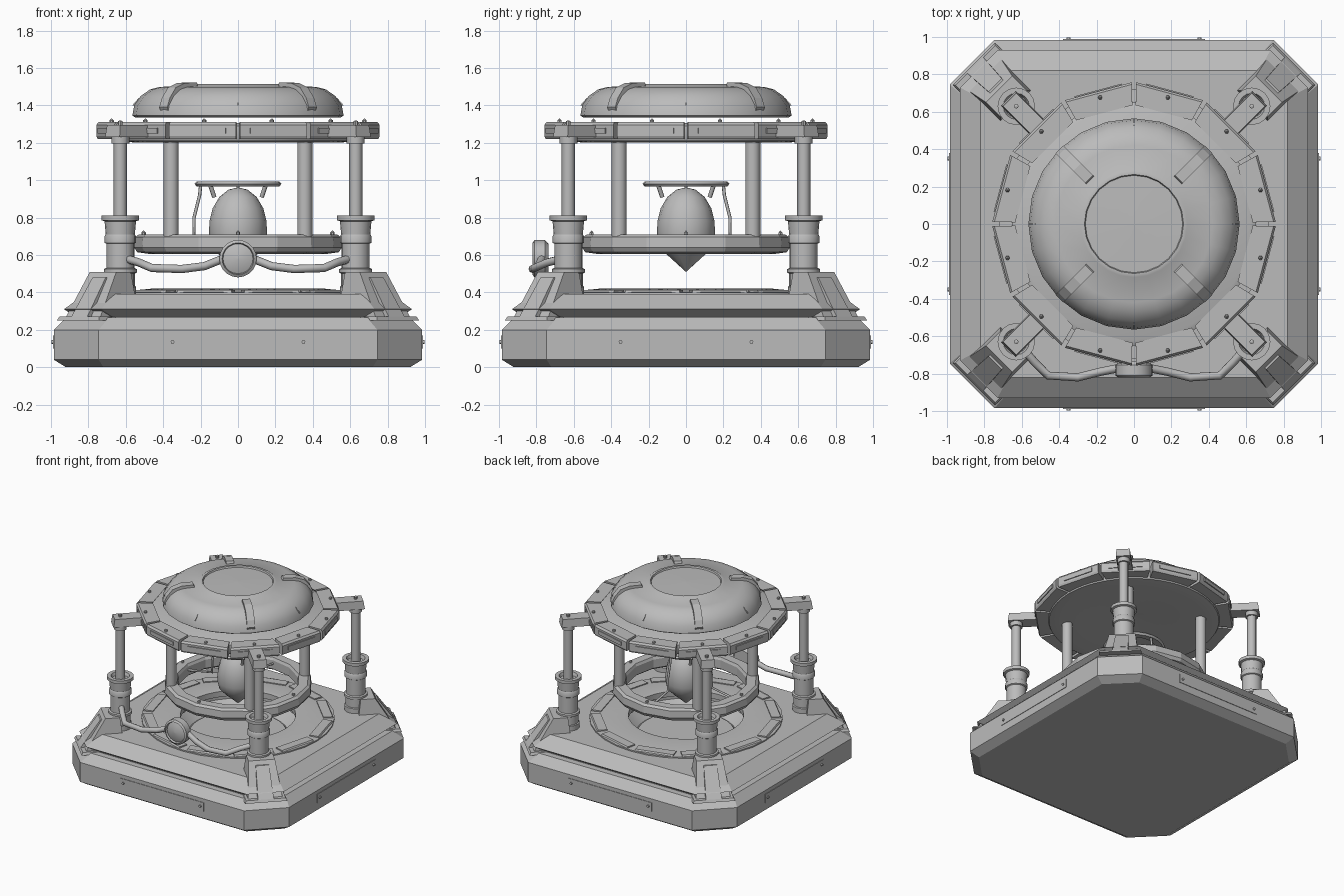
import bpy, bmesh, math
from mathutils import Vector, Matrix

if "Cube" in bpy.data.objects:
    bpy.data.objects.remove(bpy.data.objects["Cube"])

grey = bpy.data.materials.new("plain_grey")
grey.diffuse_color = (0.5, 0.5, 0.5, 1)
grey.use_nodes = True
grey.node_tree.nodes["Principled BSDF"].inputs["Base Color"].default_value = grey.diffuse_color


def finish(name, bm, smooth=None):
    bmesh.ops.recalc_face_normals(bm, faces=bm.faces)
    me = bpy.data.meshes.new(name)
    bm.to_mesh(me)
    bm.free()
    ob = bpy.data.objects.new(name, me)
    bpy.context.collection.objects.link(ob)
    me.materials.append(grey)
    if smooth:
        bpy.ops.object.select_all(action='DESELECT')
        ob.select_set(True)
        bpy.context.view_layer.objects.active = ob
        bpy.ops.object.shade_smooth_by_angle(angle=math.radians(smooth))
    return ob


def loft(name, loops, closed=False, smooth=None):
    """Skin between loops of equal size; cap the ends unless closed."""
    bm = bmesh.new()
    rings = [[bm.verts.new(p) for p in l] for l in loops]
    n = len(rings[0])
    pairs = list(zip(rings, rings[1:])) + ([(rings[-1], rings[0])] if closed else [])
    for a, b in pairs:
        for i in range(n):
            j = (i + 1) % n
            bm.faces.new((a[i], a[j], b[j], b[i]))
    if not closed:
        bm.faces.new(rings[0])
        bm.faces.new(rings[-1])
    bmesh.ops.remove_doubles(bm, verts=bm.verts, dist=1e-5)
    return finish(name, bm, smooth)


def lathe(name, profile, segs=32, at=(0, 0), closed=False, smooth=35, turn=0.0):
    def ring(r, z):
        return [(at[0] + r * math.cos(turn + 2 * math.pi * i / segs),
                 at[1] + r * math.sin(turn + 2 * math.pi * i / segs), z) for i in range(segs)]
    return loft(name, [ring(max(r, 0.001), z) for r, z in profile], closed, smooth)


def octagon(h, cut, z):
    c = h - cut
    return [(h, -c, z), (h, c, z), (c, h, z), (-c, h, z),
            (-h, c, z), (-h, -c, z), (-c, -h, z), (c, -h, z)]


def radial(name, angle, low, high):
    """Tapered block on a spoke; low and high are (r0, r1, half_width, z)."""
    m = Matrix.Rotation(math.radians(angle), 3, 'Z')
    return loft(name, [[m @ Vector(p) for p in ((r0, -w, z), (r1, -w, z), (r1, w, z), (r0, w, z))]
                       for r0, r1, w, z in (low, high)])


def tube(name, points, r):
    cu = bpy.data.curves.new(name, 'CURVE')
    cu.dimensions = '3D'
    cu.bevel_depth, cu.bevel_resolution, cu.use_fill_caps = r, 2, True
    sp = cu.splines.new('POLY')
    sp.points.add(len(points) - 1)
    for p, co in zip(sp.points, points):
        p.co = (*co, 1)
    cu.materials.append(grey)
    ob = bpy.data.objects.new(name, cu)
    bpy.context.collection.objects.link(ob)
    return ob


def spoke(r, deg):
    return r * math.cos(math.radians(deg)), r * math.sin(math.radians(deg))


# Base slab and overhanging plinth with a round pit
loft("base_slab", [octagon(0.92, 0.20, 0.0), octagon(0.985, 0.24, 0.04),
                   octagon(0.985, 0.24, 0.20), octagon(0.92, 0.23, 0.265)])
plinth = loft("plinth", [octagon(0.87, 0.20, 0.22), octagon(0.87, 0.20, 0.27),
                         octagon(0.93, 0.20, 0.31), octagon(0.82, 0.15, 0.39)])
cutter = lathe("pit_cutter", [(0, 0.25), (0.36, 0.25), (0.45, 0.34), (0.45, 0.5), (0, 0.5)])
cutter.hide_render = True
cutter.hide_viewport = True
for target in (plinth,):
    mod = target.modifiers.new("pit", 'BOOLEAN')
    mod.object, mod.operation, mod.solver = cutter, 'DIFFERENCE', 'EXACT'
lathe("pit_floor", [(0, 0.275), (0.36, 0.275), (0.38, 0.255), (0, 0.255)])
lathe("floor_dish", [(0.72, 0.37), (0.72, 0.40), (0.62, 0.405), (0.46, 0.42), (0.43, 0.415),
                     (0.43, 0.37)], 32, closed=True, smooth=25)
for k in range(12):
    radial("floor_plate", 15 + 30 * k, (0.62, 0.70, 0.15, 0.395), (0.62, 0.69, 0.15, 0.412))

# Side strips and bolts on the base
for k in range(4):
    a = 90 * k
    radial("side_strip", a, (0.98, 0.989, 0.38, 0.10), (0.98, 0.989, 0.38, 0.17))
    for s in (-0.35, 0.35):
        m = Matrix.Rotation(math.radians(a), 3, 'Z')
        p, q = m @ Vector((0.98, s, 0.135)), m @ Vector((0.998, s, 0.135))
        tube("base_bolt", [p, q], 0.01)

# Corner supports: bracket, cylinder, piston rod and arm
post = [(0.085, 0.38), (0.085, 0.43), (0.078, 0.435), (0.078, 0.50), (0.088, 0.505),
        (0.088, 0.525), (0.075, 0.53), (0.075, 0.66), (0.084, 0.665), (0.084, 0.70),
        (0.078, 0.71), (0.084, 0.78), (0.10, 0.785), (0.10, 0.81), (0.07, 0.81), (0.06, 0.785),
        (0, 0.785)]
for a in (45, 135, 225, 315):
    radial("bracket_foot", a, (0.86, 1.21, 0.16, 0.25), (0.86, 1.20, 0.15, 0.27))
    radial("corner_bracket", a, (0.88, 1.17, 0.13, 0.27), (0.91, 1.02, 0.10, 0.51))
    radial("bracket_rib", a, (0.95, 1.20, 0.06, 0.27), (0.95, 1.05, 0.05, 0.48))
    c = spoke(0.89, a)
    lathe("support_cylinder", post, 16, c)
    lathe("piston_rod", [(0.035, 0.78), (0.035, 1.21)], 12, c)
    lathe("rod_cap", [(0.048, 1.195), (0.048, 1.235)], 12, c)
    radial("support_arm", a, (0.62, 0.95, 0.055, 1.23), (0.62, 0.94, 0.05, 1.295))
    lathe("arm_bolt", [(0.012, 1.29), (0.012, 1.315), (0, 1.32)], 8, c)
    lathe("inner_column", [(0.04, 0.66), (0.04, 1.25)], 12, spoke(0.505, a))

# Upper ring with twelve separate blocks
lathe("upper_disc", [(0, 1.26), (0.54, 1.20), (0.64, 1.21), (0.65, 1.23), (0.65, 1.29),
                     (0.62, 1.305), (0, 1.305)], 48)
for k in range(12):
    a = 15 + 30 * k
    m = Matrix.Rotation(math.radians(a), 3, 'Z')
    outline = [(0.625, -0.158), (0.735, -0.185), (0.735, 0.185), (0.625, 0.158)]
    loft("ring_block", [[m @ Vector((x * s, y * s, z)) for x, y in outline]
                        for s, z in ((0.99, 1.22), (1.0, 1.235), (1.0, 1.295), (0.985, 1.31))])
    radial("block_panel", a, (0.73, 0.742, 0.13, 1.25), (0.73, 0.742, 0.13, 1.28))
    lathe("block_bolt", [(0.012, 1.30), (0.012, 1.32), (0, 1.33)], 6, spoke(0.70, a))

# Dome with raised crown and four clips
lathe("dome", [(0, 1.335), (0.55, 1.335), (0.565, 1.345), (0.555, 1.40), (0.52, 1.45),
               (0.47, 1.485), (0.42, 1.498), (0.30, 1.505)] +
      [(0.285, 1.515), (0.265, 1.515), (0.26, 1.503), (0, 1.51)], 24)
for a in (45, 135, 225, 315):
    m = Matrix.Rotation(math.radians(a), 3, 'Z')
    path = [(0.33, 1.50, 1.522), (0.42, 1.49, 1.52), (0.49, 1.46, 1.495),
            (0.535, 1.41, 1.44), (0.555, 1.37, 1.39)]
    loft("dome_clip", [[m @ Vector(p) for p in ((r, -0.03, z0), (r + 0.01, -0.03, z1),
                                                (r + 0.01, 0.03, z1), (r, 0.03, z0))]
                       for r, z0, z1 in path])
for k in range(8):
    a = 45 * k
    if k % 2 == 0:
        radial("dome_notch", a, (0.54, 0.565, 0.004, 1.40), (0.50, 0.53, 0.004, 1.44))

# Inner ring carried by the columns
lathe("inner_ring", [(0.54, 0.615), (0.555, 0.64), (0.55, 0.695), (0.53, 0.71), (0.46, 0.71),
                     (0.45, 0.69), (0.45, 0.62), (0.47, 0.605)], 16, closed=True, smooth=10)
for k in range(4):
    lathe("ring_bolt", [(0.012, 0.70), (0.012, 0.72), (0, 0.73)], 6, spoke(0.505, 90 * k))

# Bullet-shaped core, its halo and the halo's legs
lathe("core", [(0, 0.51), (0.10, 0.60), (0.14, 0.64), (0.155, 0.70), (0.153, 0.78), (0.135, 0.85),
               (0.10, 0.91), (0.05, 0.95), (0, 0.96)], 16, smooth=40)
lathe("core_halo", [(0.22, 0.965), (0.232, 0.98), (0.22, 0.992), (0.16, 0.992), (0.16, 0.975)],
      24, closed=True)
for a in (90, 180):
    tube("halo_leg", [(*spoke(0.20, a), 0.97), (*spoke(0.205, a), 0.92), (*spoke(0.235, a), 0.80),
                      (*spoke(0.235, a), 0.70), (*spoke(0.46, a), 0.66)], 0.009)
for a in (45, 135, 225, 315):
    tube("halo_prong", [(*spoke(0.21, a), 0.975), (*spoke(0.18, a), 0.91)], 0.012)

# Round gauge at the front with its two pipes
gauge = [(0, -0.04), (0.08, -0.04), (0.10, -0.02), (0.10, 0.035), (0.085, 0.045),
         (0.08, 0.03), (0.05, 0.042), (0, 0.047)]
g = lathe("front_gauge", gauge, 20)
g.matrix_world = Matrix.Translation((0, -0.775, 0.58)) @ Matrix.Rotation(math.pi / 2, 4, 'X')
for s in (-1, 1):
    tube("gauge_pipe", [(s * 0.08, -0.77, 0.58), (s * 0.18, -0.79, 0.54), (s * 0.30, -0.82, 0.525),
                        (s * 0.46, -0.81, 0.53), (s * 0.53, -0.74, 0.56), (s * 0.60, -0.66, 0.58)],
         0.022)
